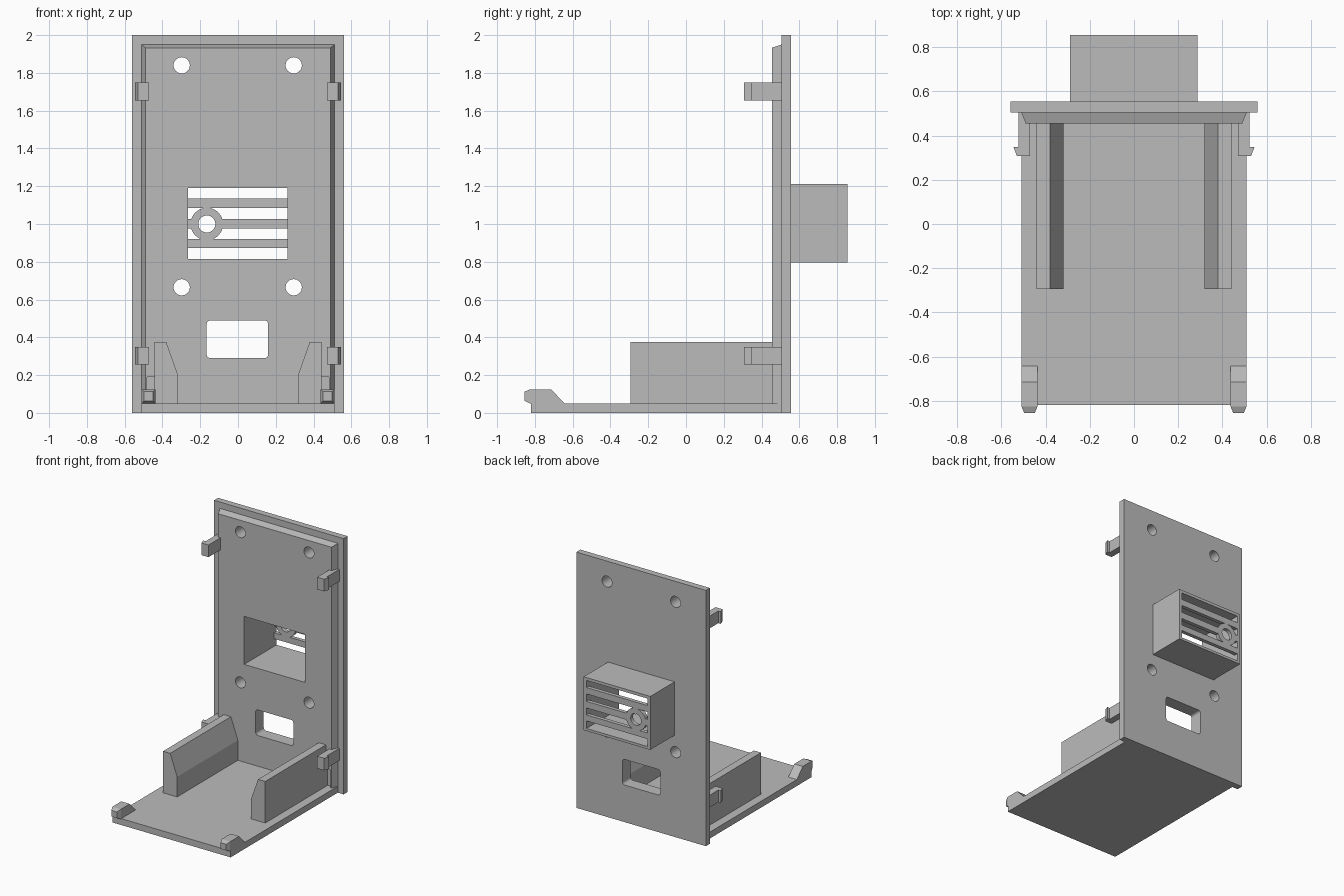
import bpy, bmesh
from math import cos, sin, pi

if "Cube" in bpy.data.objects:
    bpy.data.objects.remove(bpy.data.objects["Cube"])

grey = bpy.data.materials.new("plain grey")
grey.use_nodes = True
COLOUR = (0.5, 0.5, 0.5, 1)
grey.diffuse_color = COLOUR
grey.node_tree.nodes["Principled BSDF"].inputs["Base Color"].default_value = COLOUR


def finish(name, bm):
    bmesh.ops.recalc_face_normals(bm, faces=bm.faces)
    mesh = bpy.data.meshes.new(name)
    bm.to_mesh(mesh)
    bm.free()
    mesh.materials.append(grey)
    obj = bpy.data.objects.new(name, mesh)
    bpy.context.collection.objects.link(obj)
    return obj


def prism(name, outline, axis, start, end, taper=None):
    """Extrude a 2D outline along an axis; taper optionally replaces the end outline."""
    place = {"x": lambda p, t: (t, p[0], p[1]),
             "y": lambda p, t: (p[0], t, p[1]),
             "z": lambda p, t: (p[0], p[1], t)}[axis]
    bm = bmesh.new()
    low = [bm.verts.new(place(p, start)) for p in outline]
    high = [bm.verts.new(place(p, end)) for p in (taper or outline)]
    bm.faces.new(low)
    bm.faces.new(high)
    n = len(low)
    for i in range(n):
        j = (i + 1) % n
        bm.faces.new((low[i], low[j], high[j], high[i]))
    return finish(name, bm)


def rect(x0, x1, z0, z1):
    return [(x0, z0), (x1, z0), (x1, z1), (x0, z1)]


def circle(x, z, r, n=32):
    return [(x + r * cos(2 * pi * i / n), z + r * sin(2 * pi * i / n)) for i in range(n)]


def rounded(x0, x1, z0, z1, r, n=5):
    pts = []
    corners = [(x1 - r, z1 - r), (x0 + r, z1 - r), (x0 + r, z0 + r), (x1 - r, z0 + r)]
    for k, (cx, cz) in enumerate(corners):
        for i in range(n + 1):
            a = pi / 2 * (k + i / n)
            pts.append((cx + r * cos(a), cz + r * sin(a)))
    return pts


def cut(obj, outline, start, end, keep=None):
    """Cut an outline through obj along y, sparing the keep outline."""
    tool = prism("cutter", outline, "y", start, end)
    tool.hide_render = True
    if keep:
        cut(tool, keep, start - 0.1, end + 0.1)
    mod = obj.modifiers.new("cut", "BOOLEAN")
    mod.operation = "DIFFERENCE"
    mod.solver = "EXACT"
    mod.object = tool
    bpy.context.view_layer.objects.active = obj
    bpy.ops.object.modifier_apply(modifier=mod.name)
    bpy.data.objects.remove(tool)


# Back plate and the raised panel with sloped edges
plate = prism("back_plate", rect(-0.56, 0.56, 0, 2), "y", 0.505, 0.555)
panel = prism("raised_panel", rect(-0.51, 0.51, 0.05, 1.95), "y", 0.505, 0.455,
              rect(-0.49, 0.49, 0.05, 1.933))
opening = rect(-0.265, 0.262, 0.815, 1.19)
holes = [opening, rounded(-0.166, 0.16, 0.29, 0.49, 0.02)]
holes += [circle(x, z, 0.043) for x in (-0.298, 0.295) for z in (0.665, 1.84)]
for part in (plate, panel):
    for hole in holes:
        cut(part, hole, 0.4, 0.6)
for s in (-1, 1):
    cut(panel, rect(*sorted((0.44 * s, 0.483 * s)), 0.04, 0.19), 0.4, 0.478)

# Rear housing with slotted grille and ring
housing = prism("rear_housing", rect(-0.29, 0.287, 0.795, 1.213), "y", 0.555, 0.855)
cut(housing, opening, 0.5, 0.825)
ring = circle(-0.165, 1.0, 0.086)
for z0, z1 in ((0.815, 0.874), (0.921, 0.975), (1.027, 1.085), (1.135, 1.19)):
    middle = 0.9 < z0 < 1.1
    cut(housing, rect(-0.265, 0.262, z0, z1), 0.8, 0.9, ring if middle else None)
cut(housing, circle(-0.165, 1.0, 0.045), 0.8, 0.9)

# Floor
prism("floor", rect(-0.51, 0.51, -0.82, 0.505), "z", 0, 0.05)

for side, s in (("left", 1), ("right", -1)):
    # Guide rail with sloped inner face
    rail = [(0.442, 0.05), (0.442, 0.375), (0.38, 0.375), (0.32, 0.207), (0.32, 0.05)]
    prism(side + "_guide_rail", [(x * s, z) for x, z in rail], "y", -0.295, 0.46)
    # Snap clips with outward hooks
    clip = [(0.47, 0.51), (0.47, 0.307), (0.53, 0.307), (0.545, 0.348),
            (0.523, 0.348), (0.523, 0.51)]
    for level, z in (("lower", 0.255), ("upper", 1.655)):
        prism(f"{side}_{level}_clip", [(x * s, y) for x, y in clip], "z", z, z + 0.095)
    # Front tab with ramp and tapered nose
    ramp = [(-0.825, 0.05), (-0.825, 0.125), (-0.715, 0.125), (-0.642, 0.05)]
    prism(side + "_front_tab", ramp, "x", 0.436 * s, 0.51 * s)
    ends = sorted((0.436 * s, 0.51 * s))
    prism(side + "_tab_nose", rect(*ends, 0.05, 0.125), "y", -0.825, -0.855,
          rect(ends[0] + 0.013, ends[1] - 0.013, 0.064, 0.112))
